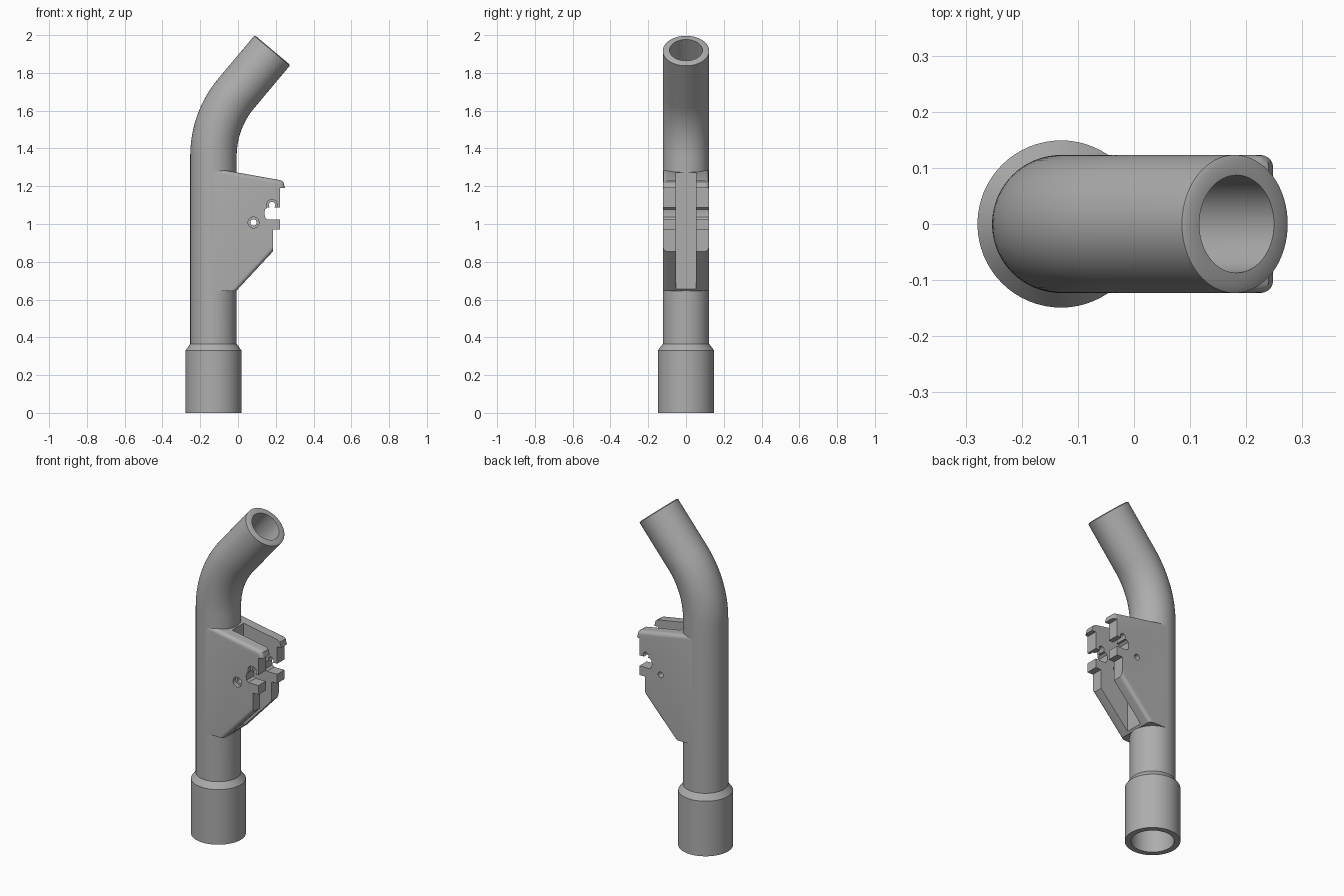
import bpy, bmesh, math
from mathutils import Vector, Matrix

cube = bpy.data.objects.get("Cube")
if cube:
    bpy.data.objects.remove(cube, do_unlink=True)

AXIS_X, R, BORE = -0.13, 0.123, 0.087
BEND_Z, BEND_R, BEND_A, STRAIGHT = 1.36, 0.516, math.radians(40), 0.299
SIDES = 64

grey = bpy.data.materials.new("plain grey")
grey.use_nodes = True
grey.diffuse_color = (0.42, 0.42, 0.42, 1)
grey.node_tree.nodes["Principled BSDF"].inputs["Base Color"].default_value = grey.diffuse_color


def make(name, bm):
    bmesh.ops.recalc_face_normals(bm, faces=bm.faces)
    mesh = bpy.data.meshes.new(name)
    bm.to_mesh(mesh)
    bm.free()
    obj = bpy.data.objects.new(name, mesh)
    bpy.context.collection.objects.link(obj)
    mesh.materials.append(grey)
    return obj


def activate(obj):
    bpy.ops.object.select_all(action="DESELECT")
    obj.select_set(True)
    bpy.context.view_layer.objects.active = obj


def frame(s):
    """Centre and lean of the pipe at distance s along its axis."""
    a = min(max((s - BEND_Z) / BEND_R, 0), BEND_A)
    tail = s - BEND_Z - BEND_R * BEND_A
    c = Vector((AXIS_X, 0, min(s, BEND_Z)))
    c += Vector((BEND_R * (1 - math.cos(a)), 0, BEND_R * math.sin(a)))
    if tail > 0:
        c += Vector((math.sin(a), 0, math.cos(a))) * tail
    return c, a


# Pipe: a closed wall of rings, up the outside and down the bore
end = BEND_Z + BEND_R * BEND_A + STRAIGHT
bend = [BEND_Z + BEND_R * BEND_A * i / 20 for i in range(21)]
stations = [(0, 0.149), (0.33, 0.149), (0.365, R)]
stations += [(s, R) for s in bend]
stations += [(end - 0.005, R), (end, R - 0.01), (end, BORE)]
stations += [(s, BORE) for s in reversed(bend)]
stations += [(0.33, BORE), (0.33, 0.116), (0, 0.116)]

bm = bmesh.new()
rings = []
for s, r in stations:
    c, a = frame(s)
    turn = Matrix.Rotation(a, 3, "Y")
    angles = [2 * math.pi * i / SIDES for i in range(SIDES)]
    rings.append([bm.verts.new(c + turn @ Vector((r * math.cos(t), r * math.sin(t), 0))) for t in angles])
for k, low in enumerate(rings):
    high = rings[(k + 1) % len(rings)]
    for i in range(SIDES):
        j = (i + 1) % SIDES
        bm.faces.new((low[i], low[j], high[j], high[i]))
pipe = make("bent_pipe", bm)

# Bracket: side profile pulled across the full width, rounded on its outer rims
top_rim = [(AXIS_X, 1.295), (0.225, 1.232), (0.24, 1.222), (0.248, 1.19)]
nose = [(0.222, 1.19), (0.222, 1.088), (0.155, 1.088), (0.143, 1.077), (0.14, 1.057),
        (0.143, 1.036), (0.155, 1.025), (0.222, 1.025), (0.222, 0.97), (0.185, 0.97)]
low_rim = [(0.185, 0.855), (-0.01, 0.645)]
profile = top_rim + nose + low_rim + [(AXIS_X, 0.645)]

bm = bmesh.new()
face = bm.faces.new([bm.verts.new((x, -R, z)) for x, z in profile])
pulled = bmesh.ops.extrude_face_region(bm, geom=[face])["geom"]
bmesh.ops.translate(bm, vec=(0, 2 * R, 0), verts=[v for v in pulled if isinstance(v, bmesh.types.BMVert)])
bmesh.ops.recalc_face_normals(bm, faces=bm.faces)


def on_rim(edge, rim):
    a, b = edge.verts
    near = all(any(math.dist((v.co.x, v.co.z), p) < 1e-4 for p in rim) for v in (a, b))
    return near and abs(a.co.y - b.co.y) < 1e-4


rims = [e for e in bm.edges if on_rim(e, top_rim) or on_rim(e, low_rim)]
bmesh.ops.bevel(bm, geom=rims, offset=0.022, segments=5, profile=0.5, affect="EDGES", clamp_overlap=True)
bracket = make("twin_plate_bracket", bm)


def cut(target, name, bm):
    tool = make(name, bm)
    tool.hide_render = True
    mod = target.modifiers.new(name, "BOOLEAN")
    mod.operation, mod.solver, mod.object = "DIFFERENCE", "EXACT", tool
    activate(target)
    bpy.ops.object.modifier_apply(modifier=mod.name)
    bpy.data.objects.remove(tool, do_unlink=True)


def rod(centre, radius, depth, across=True):
    bm = bmesh.new()
    place = Matrix.Translation(centre)
    if across:
        place = place @ Matrix.Rotation(math.pi / 2, 4, "X")
    bmesh.ops.create_cone(bm, cap_ends=True, segments=32, radius1=radius, radius2=radius, depth=depth, matrix=place)
    return bm


# Gap between the two plates
bm = bmesh.new()
bmesh.ops.create_cube(bm, size=1, matrix=Matrix.Translation((0.2, 0, 1)) @ Matrix.Diagonal((0.4, 0.108, 1, 1)))
cut(bracket, "gap_cutter", bm)

# Clearance for the bore
cut(bracket, "bore_cutter", rod((AXIS_X, 0, 1), 0.105, 1, across=False))

# Cross holes, countersunk on the front plate
for x, z in ((0.082, 1.008), (0.18, 1.1)):
    cut(bracket, "hole_cutter", rod((x, 0, z), 0.017, 0.5))
    cut(bracket, "counterbore_cutter", rod((x, -R, z), 0.029, 0.05))

for obj in (pipe, bracket):
    activate(obj)
    bpy.ops.object.shade_smooth_by_angle(angle=math.radians(30))
